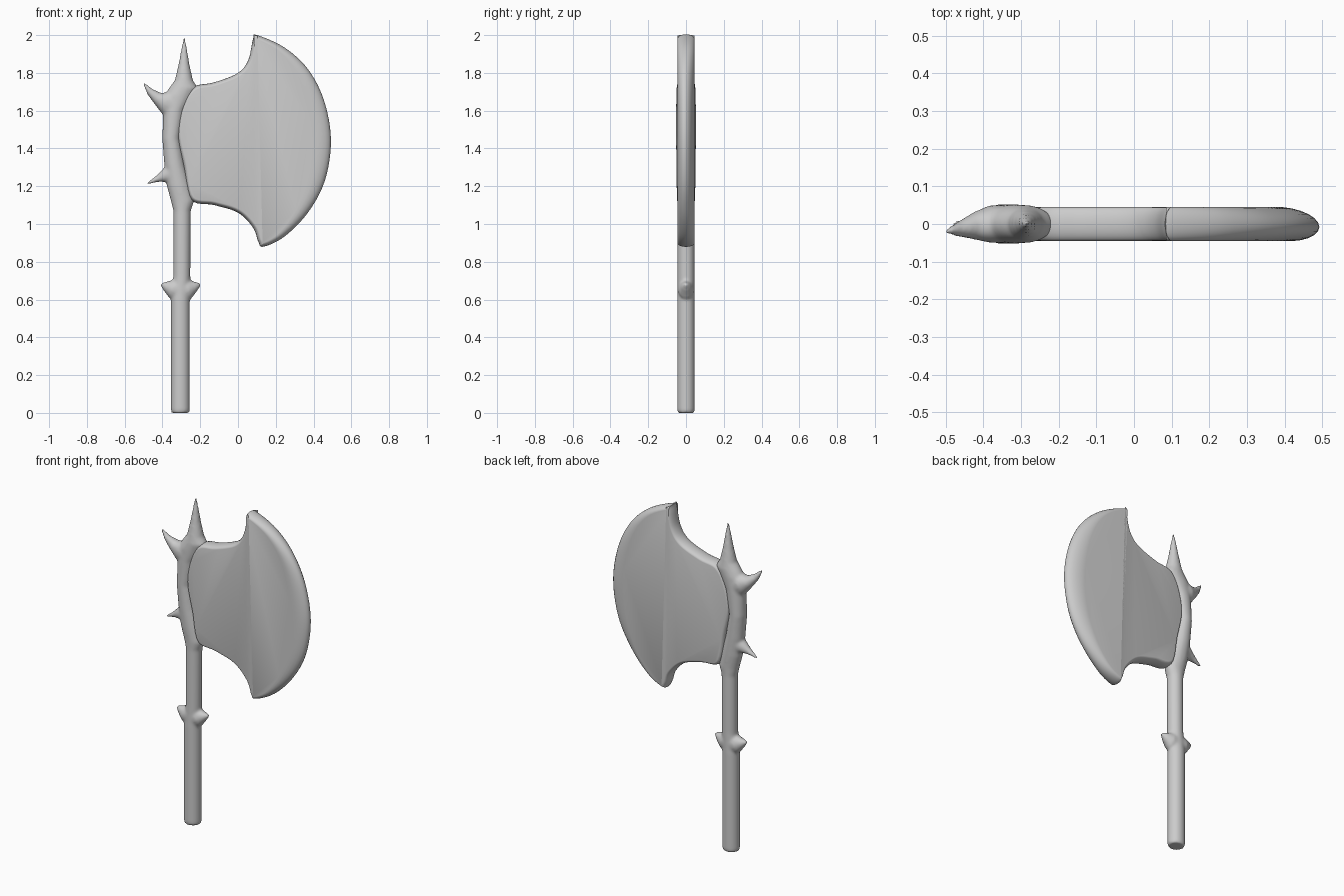
import bpy, bmesh, math
from mathutils import Vector

if "Cube" in bpy.data.objects:
    bpy.data.objects.remove(bpy.data.objects["Cube"], do_unlink=True)

steel = bpy.data.materials.new("plain grey")
steel.use_nodes = True
grey = (0.6, 0.6, 0.6, 1)
steel.diffuse_color = grey
steel.node_tree.nodes["Principled BSDF"].inputs["Base Color"].default_value = grey


def finish(bm, name):
    bmesh.ops.recalc_face_normals(bm, faces=bm.faces)
    mesh = bpy.data.meshes.new(name)
    bm.to_mesh(mesh)
    bm.free()
    obj = bpy.data.objects.new(name, mesh)
    bpy.context.collection.objects.link(obj)
    mesh.materials.append(steel)
    bpy.ops.object.select_all(action="DESELECT")
    obj.select_set(True)
    bpy.context.view_layer.objects.active = obj
    return obj


def loft(bm, rings):
    """Skin a list of equal point rings and cap both ends."""
    loops = [[bm.verts.new(p) for p in ring] for ring in rings]
    n = len(loops[0])
    for a, b in zip(loops, loops[1:]):
        for i in range(n):
            j = (i + 1) % n
            bm.faces.new((a[i], a[j], b[j], b[i]))
    bm.faces.new(loops[0][::-1])
    bm.faces.new(loops[-1])


def ellipse(center, u, v, sides=28):
    return [center + u * math.cos(2 * math.pi * k / sides)
            + v * math.sin(2 * math.pi * k / sides) for k in range(sides)]


def spline(p0, p1, p2, p3, t):
    return 0.5 * (2 * p1 + (p2 - p0) * t + (2 * p0 - 5 * p1 + 4 * p2 - p3) * t * t
                  + (3 * p1 - p0 - 3 * p2 + p3) * t ** 3)


def spike(bm, stations):
    """Bent horn: stations are (x, z, radius in the plane, depth in y, y)."""
    pts = [Vector((x, y, z)) for x, z, r, d, y in stations]
    rings = []
    for i, (x, z, r, d, y) in enumerate(stations):
        along = (pts[min(i + 1, len(pts) - 1)] - pts[max(i - 1, 0)]).normalized()
        across = Vector((-along.z, 0, along.x)).normalized()
        rings.append(ellipse(pts[i], across * r, Vector((0, d, 0))))
    loft(bm, rings)


# Shaft, socket and top spike: height, left, right, half depth
rows = [(0, -.352, -.258, .043), (.012, -.355, -.255, .047), (.6, -.355, -.255, .047),
        (.72, -.343, -.252, .045), (1.07, -.342, -.25, .045),
        (1.12, -.355, -.232, .047), (1.2, -.376, -.25, .05), (1.31, -.39, -.28, .052),
        (1.45, -.401, -.305, .053), (1.6, -.396, -.28, .053), (1.68, -.39, -.235, .052),
        (1.72, -.365, -.212, .05), (1.76, -.335, -.238, .044), (1.84, -.316, -.256, .03),
        (1.99, -.289, -.28, .005)]
bm = bmesh.new()
loft(bm, [ellipse(Vector(((l + r) / 2, 0, z)), Vector(((r - l) / 2, 0, 0)),
                  Vector((0, d, 0))) for z, l, r, d in rows])

# Two back spikes
spike(bm, [(-.33, 1.62, .085, .05, 0), (-.38, 1.645, .062, .05, 0),
           (-.425, 1.665, .034, .036, -.005), (-.465, 1.70, .02, .02, -.014),
           (-.503, 1.75, .004, .006, -.02)])
spike(bm, [(-.35, 1.265, .06, .045, 0), (-.39, 1.255, .035, .032, 0),
           (-.425, 1.24, .018, .02, 0), (-.487, 1.211, .004, .005, 0)])

# Pair of guard nubs on the shaft
for side in (-1, 1):
    spike(bm, [(-.304 + side * a, z, r, d, 0) for a, z, r, d in
               ((0, .652, .06, .044), (.045, .656, .052, .042),
                (.08, .672, .026, .025), (.104, .681, .008, .01))])
shaft = finish(bm, "shaft_and_spikes")
remesh = shaft.modifiers.new("blend", "REMESH")
remesh.mode = "VOXEL"
remesh.voxel_size = 0.008
remesh.use_smooth_shade = True
smooth = shaft.modifiers.new("soften", "SMOOTH")
smooth.factor = 0.5
smooth.iterations = 7
bpy.ops.object.modifier_apply(modifier="blend")
bpy.ops.object.modifier_apply(modifier="soften")
bpy.ops.object.shade_smooth()

# Blade outline, clockwise from the upper socket corner
outline = [Vector(p) for p in (
    (-.235, 1.725), (-.125, 1.75), (0, 1.80), (.055, 1.87), (.08, 1.982), (.10, 2.0),
    (.245, 1.935), (.37, 1.82), (.455, 1.655), (.492, 1.445), (.46, 1.23),
    (.37, 1.06), (.245, .933), (.135, .88), (.108, .905), (.08, .98), (0, 1.06),
    (-.125, 1.10), (-.25, 1.13), (-.29, 1.31), (-.322, 1.48), (-.295, 1.63))]
n = len(outline)
edge = [spline(*(outline[(i + k) % n] for k in (-1, 0, 1, 2)), s / 6)
        for i in range(n) for s in range(6)]
m = len(edge)
inward, width = [], []
for i in range(m):
    t = (edge[(i + 1) % m] - edge[i - 1]).normalized()
    inward.append(Vector((t.y, -t.x)))
    height = min(abs(edge[i].y - 1.44) / .56, 1)
    cutting = max(0, t.y * -1) * (1 - height ** 3) if edge[i].x > .1 else 0
    width.append(.02 + .08 * cutting)
for _ in range(8):
    width = [(width[i - 1] + width[i] + width[(i + 1) % m]) / 3 for i in range(m)]

# Blade body: rounded rim from one flat face around to the other
rings = []
steps = 6
for k in range(-steps, steps + 1):
    a = k / steps * math.pi / 2
    ring = []
    for p, v, w in zip(edge, inward, width):
        q = p + v * (w * (1 - math.cos(a)))
        lean = -.008 * math.cos(a) * min(1, max(0, (w - .02) / .05))
        ring.append(Vector((q.x, .045 * math.sin(a) + lean, q.y)))
    rings.append(ring)
bm = bmesh.new()
loft(bm, rings)
finish(bm, "blade")
bpy.ops.object.shade_smooth_by_angle(angle=math.radians(40))
